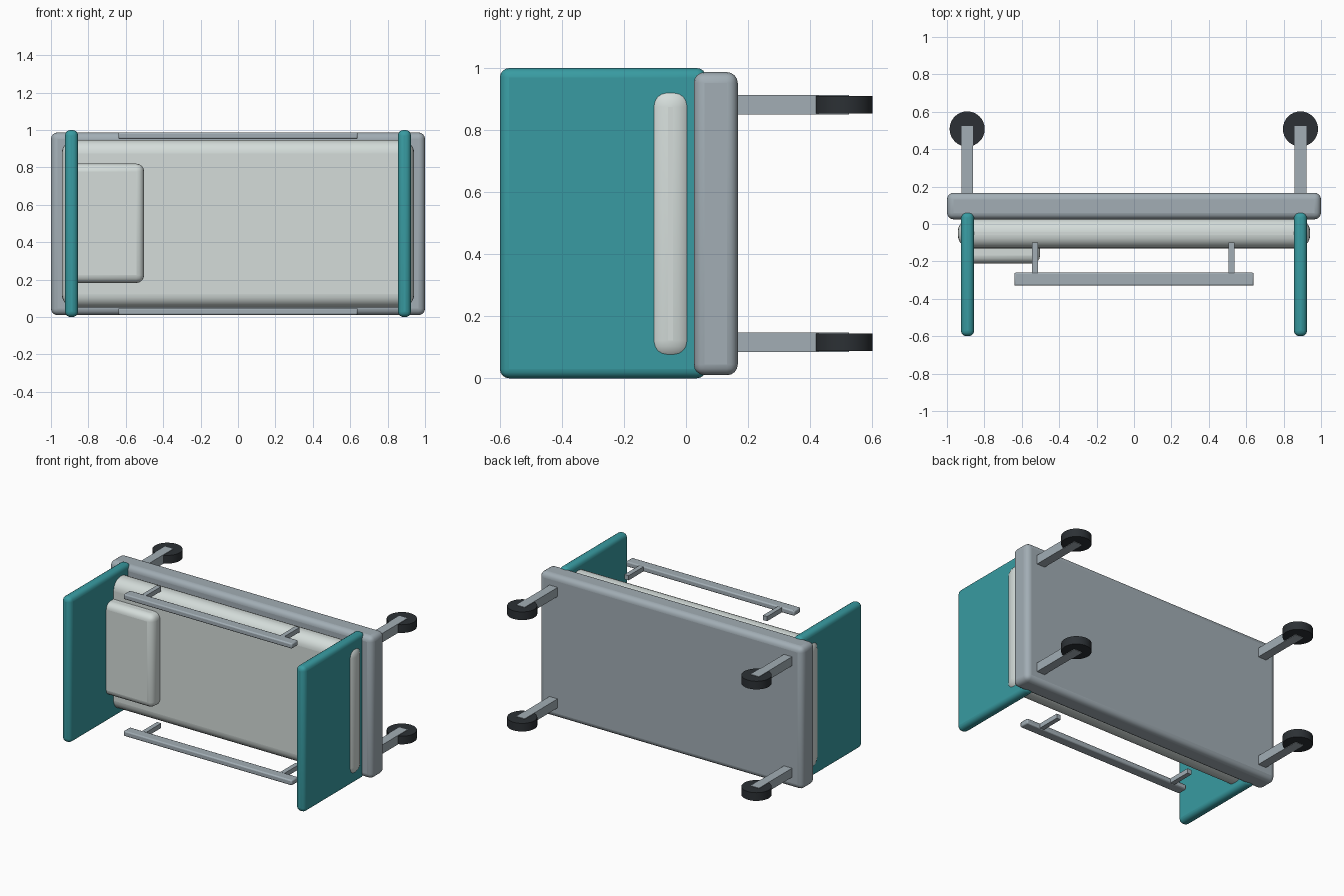
import bpy, math

if "Cube" in bpy.data.objects:
    bpy.data.objects.remove(bpy.data.objects["Cube"])


def material(name, rgb):
    m = bpy.data.materials.new(name)
    m.diffuse_color = (*rgb, 1)
    m.use_nodes = True
    m.node_tree.nodes["Principled BSDF"].inputs["Base Color"].default_value = m.diffuse_color
    return m


STEEL = material("steel", (0.36, 0.42, 0.46))
LINEN = material("linen", (0.66, 0.72, 0.70))
TEAL = material("teal", (0.04, 0.33, 0.36))
RUBBER = material("rubber", (0.025, 0.03, 0.035))


def finish(o, name, mat, bevel=0, segments=4):
    o.name = name
    o.data.materials.append(mat)
    if bevel:
        b = o.modifiers.new("bevel", 'BEVEL')
        b.width, b.segments = bevel, segments
    bpy.ops.object.shade_smooth_by_angle(angle=math.radians(35))
    return o


def box(name, x, y, z, mat, bevel=0, segments=4):
    """Box from (min, max) ranges on each axis."""
    bpy.ops.mesh.primitive_cube_add(size=1, location=[sum(r) / 2 for r in (x, y, z)])
    o = bpy.context.object
    o.scale = [r[1] - r[0] for r in (x, y, z)]
    bpy.ops.object.transform_apply(location=False, rotation=False, scale=True)
    return finish(o, name, mat, bevel, segments)


# Bed base, mattress and pillow (bed lies on its side, sleeping face to -y)
box("bed_base", (-1, 1), (0.025, 0.167), (0.01, 0.987), STEEL, 0.035)
box("mattress", (-0.942, 0.942), (-0.13, 0.03), (0.05, 0.947), LINEN, 0.072, 6)
box("pillow", (-0.9, -0.502), (-0.21, -0.09), (0.182, 0.82), LINEN, 0.042)

# Head and foot boards
for name, s in (("headboard", -1), ("footboard", 1)):
    box(name, (s * 0.89 - 0.035, s * 0.89 + 0.035), (-0.6, 0.065), (0, 1), TEAL, 0.03)

# Side rails with two free-standing posts each
for side, cz in (("upper", 0.97), ("lower", 0.03)):
    box(f"{side}_rail", (-0.64, 0.64), (-0.33, -0.26), (cz - 0.018, cz + 0.018), STEEL, 0.008, 2)
    for end, cx in (("left", -0.53), ("right", 0.522)):
        box(f"{side}_{end}_rail_post", (cx - 0.016, cx + 0.016), (-0.27, -0.1),
            (cz - 0.016, cz + 0.016), STEEL)

# Legs and castor wheels
for side, cz in (("upper", 0.882), ("lower", 0.116)):
    for end, cx in (("left", -0.892), ("right", 0.89)):
        box(f"{side}_{end}_leg", (cx - 0.031, cx + 0.031), (0.14, 0.525),
            (cz - 0.031, cz + 0.031), STEEL)
        bpy.ops.mesh.primitive_cylinder_add(vertices=32, radius=0.094, depth=0.056,
                                            location=(cx, 0.508, cz))
        finish(bpy.context.object, f"{side}_{end}_wheel", RUBBER)
